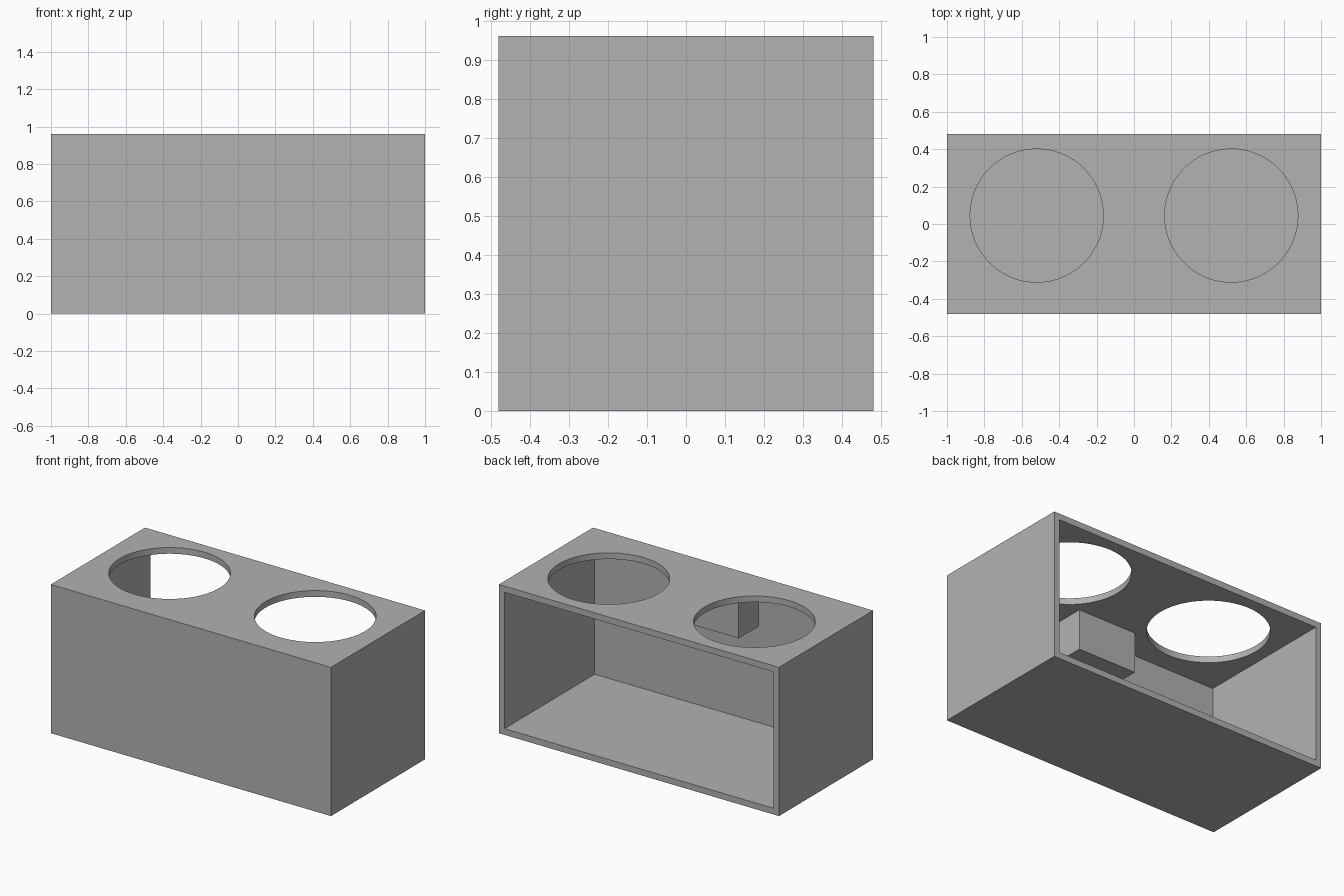
import bpy
import math

cube = bpy.data.objects.get("Cube")
if cube:
    bpy.data.objects.remove(cube, do_unlink=True)

W, D, H, T = 2.0, 0.96, 0.96, 0.04   # outer size and wall thickness

grey = bpy.data.materials.new("mid grey")
grey.use_nodes = True
colour = (0.447, 0.447, 0.447, 1)
grey.diffuse_color = colour
grey.node_tree.nodes["Principled BSDF"].inputs["Base Color"].default_value = colour


def box(name, lo, hi):
    """Box between two opposite corners."""
    centre = [(a + b) / 2 for a, b in zip(lo, hi)]
    bpy.ops.mesh.primitive_cube_add(size=1, location=centre)
    ob = bpy.context.object
    ob.name = name
    ob.scale = [b - a for a, b in zip(lo, hi)]
    bpy.ops.object.transform_apply(location=True, rotation=False, scale=True)
    ob.data.materials.append(grey)
    return ob


def cut(target, cutter):
    """Subtract the cutter from the target, then discard the cutter."""
    cutter.hide_render = True
    mod = target.modifiers.new("cut", 'BOOLEAN')
    mod.operation = 'DIFFERENCE'
    mod.solver = 'EXACT'
    mod.object = cutter
    bpy.context.view_layer.objects.active = target
    bpy.ops.object.modifier_apply(modifier=mod.name)
    bpy.data.objects.remove(cutter, do_unlink=True)


# Cabinet shell, open at the back
shell = box("cabinet_shell", (-W / 2, -D / 2, 0), (W / 2, D / 2, H))
cut(shell, box("cavity_cutter", (-W / 2 + T, -D / 2 + T, T),
               (W / 2 - T, D / 2 + 0.2, H - T)))

# Two round openings through the top panel
for side in (-1, 1):
    bpy.ops.mesh.primitive_cylinder_add(vertices=96, radius=0.356, depth=0.2,
                                        location=(side * 0.52, 0.045, H))
    hole = bpy.context.object
    hole.data.materials.append(grey)
    cut(shell, hole)

bpy.ops.object.select_all(action='DESELECT')
shell.select_set(True)
bpy.context.view_layer.objects.active = shell
bpy.ops.object.shade_smooth_by_angle(angle=math.radians(30))

# Block hanging under the top panel against the inside of the front wall
box("inner_block", (-0.208, -D / 2 + T, 0.66), (0.208, -0.24, H - T))
